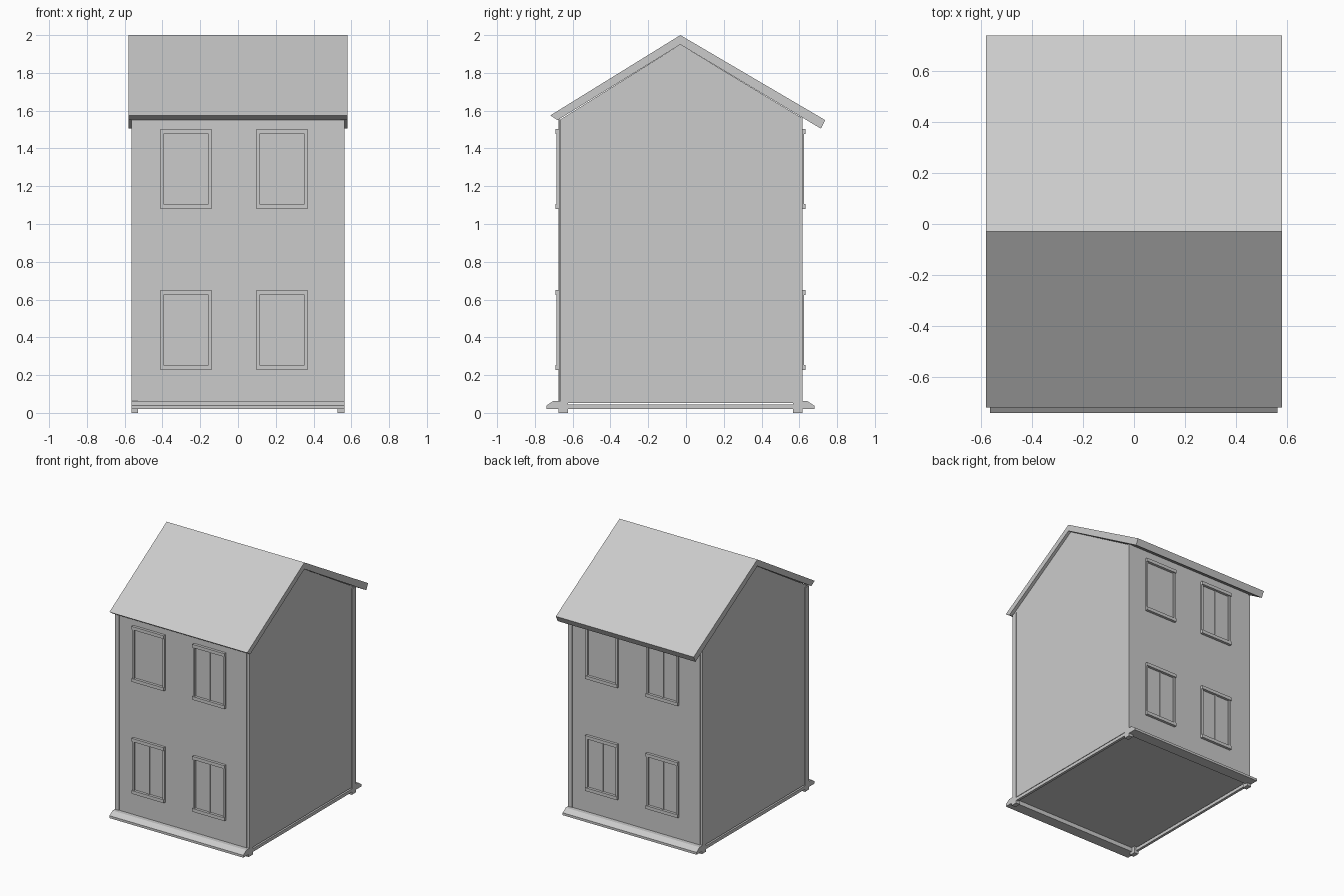
import bpy, bmesh
from mathutils import Vector

cube = bpy.data.objects.get("Cube")
if cube:
    bpy.data.objects.remove(cube, do_unlink=True)

grey = bpy.data.materials.new("plain_grey")
grey.use_nodes = True
COLOUR = (0.6, 0.6, 0.6, 1)
grey.diffuse_color = COLOUR
grey.node_tree.nodes["Principled BSDF"].inputs["Base Color"].default_value = COLOUR

# House centre, half width and half depth
CX, CY = -0.001, -0.03
HW, HD = 0.5635, 0.6455
BASE, FLOOR, APEX = 0.02, 0.052, 1.95
EAVE = {"front": 1.553, "back": 1.566}
PANEL, CORE = 0.004, 0.01    # how far facade panels and body sit back


def extrude_x(name, profile, x0, x1):
    """Solid with a (y, z) outline, running from x0 to x1."""
    bm = bmesh.new()
    face = bm.faces.new([bm.verts.new((x0, y, z)) for y, z in profile])
    ext = bmesh.ops.extrude_face_region(bm, geom=[face])["geom"]
    moved = [v for v in ext if isinstance(v, bmesh.types.BMVert)]
    bmesh.ops.translate(bm, verts=moved, vec=Vector((x1 - x0, 0, 0)))
    bmesh.ops.recalc_face_normals(bm, faces=bm.faces)
    mesh = bpy.data.meshes.new(name)
    bm.to_mesh(mesh)
    bm.free()
    mesh.materials.append(grey)
    obj = bpy.data.objects.new(name, mesh)
    bpy.context.collection.objects.link(obj)


def box(name, x, y, z):
    (y0, y1), (z0, z1) = y, z
    extrude_x(name, [(y0, z0), (y1, z0), (y1, z1), (y0, z1)], *sorted(x))


# Gabled body with a raised floor
d = HD - CORE
extrude_x("house_body",
          [(CY - d, FLOOR), (CY + d, FLOOR), (CY + d, EAVE["back"]),
           (CY, APEX), (CY - d, EAVE["front"])],
          CX - HW + 0.005, CX + HW - 0.005)

# Roof shell with a longer rear slope
extrude_x("roof",
          [(-0.718, 1.575), (CY, 2.0), (0.737, 1.55), (0.714, 1.505),
           (CY, APEX), (-0.68, 1.55)], -0.58, 0.58)

# Bottom rails along the sides
for sx, side in ((-1, "right"), (1, "left")):
    box(f"{side}_bottom_rail", (CX + sx * HW, CX + sx * (HW - 0.02)),
        (CY - HD + CORE, CY + HD - CORE), (BASE, 0.045))


def facade(s, end):
    """Posts, panel, plinth and windows; s = -1 turns them to the back."""
    eave = EAVE[end]

    def ty(y):
        return CY + s * (y - CY)

    def part(name, x0, x1, y0, y1, z0, z1):
        box(f"{end}_{name}", (CX + s * x0, CX + s * x1),
            (ty(CY - HD + y0), ty(CY - HD + y1)), (z0, z1))

    # The hinge post stands proud of the panel, the other post behind it
    for k, kind, back in ((-1, "hinge", 0), (1, "latch", CORE)):
        x0, x1 = k * HW, k * (HW - 0.035)
        part(f"{kind}_post", x0, x1, back, 0.05, FLOOR, eave)
        part(f"{kind}_foot", x0, x1, 0, 0.05, 0, FLOOR)
    part("panel", -HW + 0.035, HW - 0.02, PANEL, 0.02, BASE, eave)

    # Sloping plinth moulding
    edge = CY - HD
    steps = [(0.02, BASE), (-0.064, BASE), (-0.064, 0.038),
             (-0.027, 0.063), (0.02, 0.063)]
    extrude_x(f"{end}_plinth", [(ty(edge + y), z) for y, z in steps],
              CX - HW, CX + HW)

    for col, mid in (("a", -0.275), ("b", 0.235)):
        for row, z0 in (("lower", 0.228), ("upper", 1.08)):
            w, z1, tag = 0.135, z0 + 0.422, f"{row}_window_{col}"
            low, high = z0 + 0.025, z1 - 0.025
            part(f"{tag}_sill", mid - w, mid + w, -0.016, 0.015, z0, low)
            part(f"{tag}_lintel", mid - w, mid + w, -0.016, 0.015, high, z1)
            for k, hand in ((-1, "first"), (1, "second")):
                part(f"{tag}_{hand}_jamb", mid + k * w, mid + k * (w - 0.016),
                     -0.009, 0.015, low, high)
            # Every window but one has a centre bar
            if (row, col) != ("upper", "a"):
                part(f"{tag}_bar", mid - 0.006, mid + 0.006,
                     -0.002, 0.015, low, high)


facade(1, "front")
facade(-1, "back")
